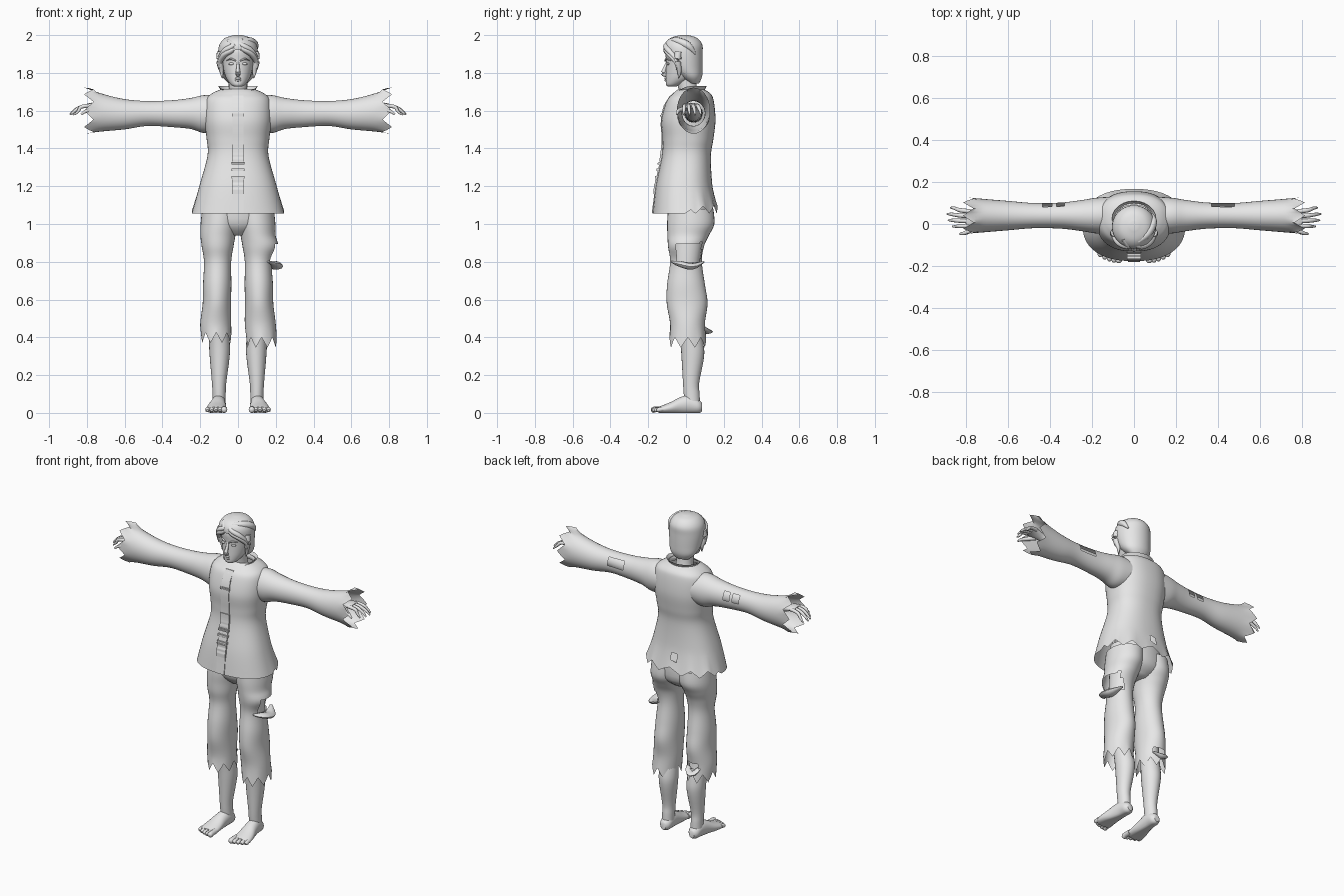
import bpy
import bmesh
from math import sin, cos, pi, copysign
from mathutils import Vector

default_cube = bpy.data.objects.get("Cube")
if default_cube:
    bpy.data.objects.remove(default_cube)

grey = bpy.data.materials.new("plain_grey")
grey.use_nodes = True
grey.diffuse_color = (0.8, 0.8, 0.8, 1)
grey.node_tree.nodes["Principled BSDF"].inputs["Base Color"].default_value = (0.8, 0.8, 0.8, 1)
parts = []


def finish(name, bm):
    bmesh.ops.recalc_face_normals(bm, faces=bm.faces[:])
    mesh = bpy.data.meshes.new(name)
    bm.to_mesh(mesh)
    bm.free()
    mesh.materials.append(grey)
    obj = bpy.data.objects.new(name, mesh)
    bpy.context.collection.objects.link(obj)
    parts.append(obj)
    return obj


def spline(keys, steps):
    """Smooth curve through key tuples of any length."""
    rows = []
    last = len(keys) - 1
    for i in range(last):
        before, start = keys[max(i - 1, 0)], keys[i]
        end, after = keys[i + 1], keys[min(i + 2, last)]
        for k in range(steps):
            t = k / steps
            rows.append([b + t * ((c - a) + t * ((2 * a - 5 * b + 4 * c - d)
                         + t * (3 * b - a - 3 * c + d))) / 2
                         for a, b, c, d in zip(before, start, end, after)])
    rows.append(list(keys[last]))
    return rows


def skin(bm, rings, caps, closed=True):
    count = len(rings[0])
    for low, high in zip(rings, rings[1:]):
        for j in range(count if closed else count - 1):
            k = (j + 1) % count
            bm.faces.new((low[j], low[k], high[k], high[j]))
    if caps:
        bm.faces.new(rings[0])
        bm.faces.new(rings[-1])


def tube(name, axis, keys, side=1, sides=24, steps=4, power=1.0,
         caps=True, edge=None, cut=None, floor=False):
    """Loft of ellipses; keys are (station, centre, centre, radius, radius)."""
    bm = bmesh.new()
    rows = spline(keys, steps)
    rings = []
    for i, (t, c1, c2, r1, r2) in enumerate(rows):
        weight = max(0, 1 - (len(rows) - 1 - i) / steps)
        ring = []
        for j in range(sides):
            a = 2 * pi * j / sides
            u = c1 + r1 * copysign(abs(cos(a)) ** power, cos(a))
            v = c2 + r2 * copysign(abs(sin(a)) ** power, sin(a))
            s = t + (weight * edge(a) if edge else 0)
            x, y, z = {"X": (s, u, v), "Y": (u, s, v), "Z": (u, v, s)}[axis]
            ring.append(bm.verts.new((side * x, y, max(z, 0) if floor else z)))
        rings.append(ring)
    skin(bm, rings, caps)
    if cut:
        holes = [f for f in bm.faces if cut(f.calc_center_median())]
        bmesh.ops.delete(bm, geom=holes, context="FACES")
    return finish(name, bm)


def strand(name, keys, side=1, flat=1.0, sides=10, steps=4):
    """Tapered sweep along a path of (x, y, z, radius)."""
    bm = bmesh.new()
    rows = spline(keys, steps)
    path = [Vector((side * x, y, z)) for x, y, z, r in rows]
    rings = []
    for i, point in enumerate(path):
        along = path[min(i + 1, len(path) - 1)] - path[max(i - 1, 0)]
        turn = along.to_track_quat("Z", "Y")
        r = rows[i][3]
        rings.append([bm.verts.new(point + turn @ Vector((
            r * cos(2 * pi * j / sides), r * flat * sin(2 * pi * j / sides), 0)))
            for j in range(sides)])
    skin(bm, rings, True)
    return finish(name, bm)


def ball(name, centre, size):
    bm = bmesh.new()
    bmesh.ops.create_uvsphere(bm, u_segments=16, v_segments=10, radius=1)
    for v in bm.verts:
        v.co = Vector(centre) + v.co * Vector(size)
    return finish(name, bm)


def zigzag(a, teeth, height):
    return height * abs((a * teeth / pi) % 2 - 1)


# Tunic body with a straight front hem and a torn back hem
tunic = [(1.715, 0, .025, .085, .065), (1.69, 0, .03, .14, .1),
         (1.65, 0, .022, .172, .125), (1.55, 0, .013, .178, .143),
         (1.45, 0, .01, .166, .135), (1.36, 0, .002, .162, .13),
         (1.2, 0, -.01, .205, .15), (1.055, 0, -.005, .245, .172)]
tube("tunic", "Z", tunic, sides=48, steps=6, power=.85, caps=False,
     edge=lambda a: zigzag(a, 12, .04) if sin(a) > .1 else 0,
     cut=lambda c: c.y > 0 and abs(c.x + .03) < .022 and 1.13 < c.z < 1.17)

# Open collar, lower at the throat
tube("collar", "Z", [(1.68, 0, .02, .095, .08), (1.7, 0, .02, .088, .075),
                     (1.73, 0, .025, .105, .085)], caps=False,
     edge=lambda a: -.045 * max(0, -sin(a)) ** 2)


def front_depth(z):
    rows = spline(tunic, 6)
    row = min(rows, key=lambda r: abs(r[0] - z))
    return row[2] - row[4]


def band(name, bottom, top, half, lift):
    """Raised strip that follows the front of the tunic."""
    bm = bmesh.new()
    rings = []
    for i in range(13):
        z = bottom + (top - bottom) * i / 12
        y = front_depth(z)
        rings.append([bm.verts.new(p) for p in (
            (-half, y + .02, z), (-half, y - lift, z),
            (half, y - lift, z), (half, y + .02, z))])
    skin(bm, rings, True)
    finish(name, bm)


# Front placket, fastening straps and buckle
band("placket", 1.057, 1.68, .028, .004)
for number, (low, high) in enumerate(((1.16, 1.235), (1.33, 1.42), (1.57, 1.585))):
    band(f"strap_{number}", low, high, .031, .009)
for number, z in enumerate((1.24, 1.28, 1.315)):
    band(f"buckle_bar_{number}", z, z + .014, .034, .014)

# Hips joining the trouser legs
tube("trouser_seat", "Z", [(1.12, 0, .02, .17, .12), (1.0, 0, .025, .165, .115),
                           (.94, 0, .02, .05, .06)])

for side, label in ((1, "left"), (-1, "right")):
    # Wide sleeves with ragged cuffs and worn holes behind
    def sleeve_hole(c):
        if c.x > 0:
            return .37 < c.x < .49 and c.y > .06 and 1.59 < c.z < 1.635
        return c.y > .06 and 1.59 < c.z < 1.63 and (
            .34 < -c.x < .365 or .39 < -c.x < .43)

    tube(label + "_sleeve", "X",
         [(.1, .04, 1.585, .09, .095), (.18, .04, 1.582, .085, .1),
          (.25, .04, 1.585, .074, .082), (.35, .04, 1.584, .062, .071),
          (.48, .04, 1.585, .06, .066), (.6, .04, 1.581, .07, .08),
          (.72, .04, 1.59, .08, .1), (.79, .04, 1.6, .088, .122)],
         side, sides=32, steps=6, caps=False, cut=sleeve_hole,
         edge=lambda a: zigzag(a, 8, .05) - .025)

    # Arms, palms and fingers
    tube(label + "_arm", "X",
         [(.12, .04, 1.585, .05, .05), (.45, .04, 1.59, .044, .044),
          (.68, .035, 1.605, .028, .026), (.73, .03, 1.615, .03, .022),
          (.775, .025, 1.625, .043, .017), (.8, .025, 1.625, .038, .012)],
         side, sides=16)
    for n, reach in enumerate((.865, .885, .89, .875)):
        y = -.009 + .023 * n
        strand(f"{label}_finger_{n}",
               [(.78, y, 1.627, .011), (.83, y * 1.1, 1.62, .01),
                (reach - .02, y * 1.25, 1.598, .008), (reach, y * 1.3, 1.578, .004)], side)
    strand(label + "_thumb", [(.74, .005, 1.612, .014), (.78, -.03, 1.605, .012),
                              (.81, -.044, 1.595, .009), (.83, -.047, 1.58, .005)], side)

    # Torn trouser legs, baggy at the knees
    def trouser_hole(c):
        if c.x > 0:
            return c.x > .14 and -.05 < c.y < .08 and .805 < c.z < .885 + .2 * abs(c.y)
        return c.y > .05 and .455 < c.z < .5 and -.15 < c.x < -.07

    outer = .01 if side > 0 else 0
    tube(label + "_trouser_leg", "Z",
         [(1.08, .09, .025, .1, .12), (1.0, .098, .025, .1, .125),
          (.94, .106, .012, .093, .11), (.88, .108 + outer, 0, .084 + outer, .095),
          (.8, .108, 0, .072, .084), (.68, .11, 0, .075, .1),
          (.58, .112, .006, .075, .108), (.47, .118, .008, .082, .092),
          (.37, .115 + outer, .01, .08, .097)],
         side, sides=32, steps=5, caps=False, cut=trouser_hole,
         edge=lambda a: zigzag(a, 8, .055) - (.025 if side > 0 else 0))

    # Bare legs, feet and toes
    tube(label + "_leg", "Z",
         [(.98, .1, .02, .07, .085), (.75, .108, 0, .06, .068),
          (.5, .105, .012, .054, .056), (.38, .099, .03, .055, .06),
          (.3, .097, .036, .053, .06), (.16, .1, .027, .038, .043),
          (.1, .1, .03, .035, .042), (.03, .1, .035, .034, .04)], side)
    tube(label + "_foot", "Y",
         [(.086, .1, .03, .018, .022), (.065, .1, .035, .034, .037),
          (.02, .102, .045, .038, .05), (-.03, .107, .038, .043, .045),
          (-.08, .113, .026, .052, .032), (-.125, .116, .018, .055, .022),
          (-.145, .116, .016, .05, .016)], side, floor=True)
    for n, tip in enumerate((-.185, -.183, -.177, -.168, -.156)):
        x = .073 + .022 * n
        r = .016 if n == 0 else .012
        strand(f"{label}_toe_{n}",
               [(x, -.12, .02, r), (x, tip + .025, .019, r),
                (x, tip + .008, .015, r), (x, tip, .013, r / 2)], side, steps=3)

    # Eyes, brows, ears and side locks
    ball(label + "_eye", (side * .034, -.094, 1.848), (.016, .009, .007))
    strand(label + "_brow", [(.012, -.11, 1.864, .004), (.036, -.104, 1.874, .005),
                             (.06, -.083, 1.866, .002)], side)
    ball(label + "_ear", (side * .08, -.005, 1.825), (.012, .018, .032))
    strand(label + "_side_lock", [(.092, -.04, 1.91, .02), (.097, -.045, 1.86, .018),
                                  (.088, -.035, 1.81, .012), (.083, -.04, 1.77, .002)], side)

# Cloth flaps hanging from the tears
strand("thigh_flap", [(.16, -.075, .8, .008), (.195, -.035, .79, .03),
                      (.2, .03, .775, .035), (.165, .095, .8, .008)], flat=.5)
strand("calf_flap", [(.155, .07, .47, .01), (.12, .113, .43, .03),
                     (.07, .085, .46, .01)], -1, flat=.4)

# Neck and head
tube("neck", "Z", [(1.64, 0, .02, .065, .06), (1.7, 0, .012, .05, .05),
                   (1.77, 0, 0, .05, .052)])
tube("head", "Z", [(1.727, 0, -.076, .018, .02), (1.738, 0, -.064, .038, .042),
                   (1.77, 0, -.036, .061, .071), (1.81, 0, -.018, .075, .088),
                   (1.86, 0, -.012, .083, .093), (1.92, 0, -.012, .086, .096),
                   (1.97, 0, -.01, .06, .07)], sides=32)
strand("nose", [(0, -.098, 1.86, .006), (0, -.112, 1.825, .009),
                (0, -.12, 1.797, .013), (0, -.104, 1.785, .008)])
for name, z in (("upper_lip", 1.771), ("lower_lip", 1.761)):
    strand(name, [(-.026, -.092, z, .001), (0, -.108, z, .006), (.026, -.092, z, .001)])

# Short hair with a swept fringe
tube("hair", "Z", [(1.745, 0, .042, .05, .028), (1.78, 0, .025, .083, .06),
                   (1.83, 0, .002, .098, .086), (1.9, 0, -.012, .105, .1),
                   (1.95, 0, -.014, .098, .1), (1.985, 0, -.012, .068, .07),
                   (2.0, 0, -.008, .02, .02)], sides=40, steps=5,
     cut=lambda c: c.y < -.03 and c.z < 1.925 - .4 * abs(c.x))
fringe = [(-1, 0), (-1, .018), (1, 0), (1, .016)]
for number, (side, drop) in enumerate(fringe):
    strand(f"fringe_lock_{number}",
           [(-.03 * side + .02, -.07, 1.972, .012), (.025, -.102, 1.945 - drop, .018),
            (.068, -.088, 1.918 - drop, .019), (.096, -.055, 1.875 - drop, .013),
            (.1, -.05, 1.835 - drop, .002)], side, flat=.8)
strand("crown_lock", [(.02, -.085, 1.972, .01), (.065, -.045, 1.968, .02),
                      (.09, .01, 1.945, .02), (.085, .05, 1.9, .004)])

# Smooth shading with crisp folds
bpy.ops.object.select_all(action="DESELECT")
for obj in parts:
    obj.select_set(True)
bpy.context.view_layer.objects.active = parts[0]
bpy.ops.object.shade_smooth_by_angle(angle=pi / 4)
